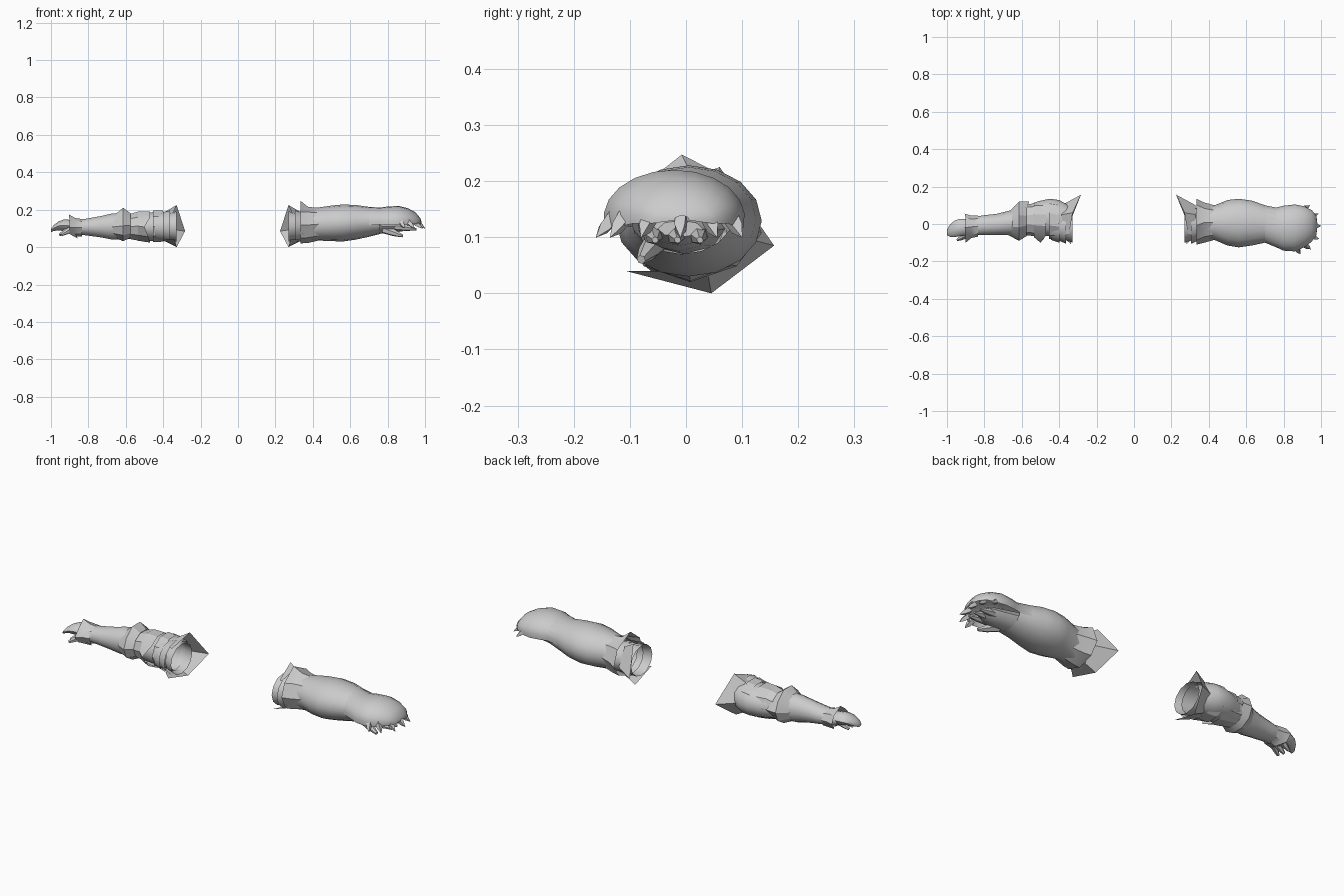
import bpy, math
from mathutils import Vector

cube = bpy.data.objects.get("Cube")
if cube:
    bpy.data.objects.remove(cube, do_unlink=True)

grey = bpy.data.materials.new("plain grey")
grey.use_nodes = True
grey.diffuse_color = (0.6, 0.6, 0.6, 1)
bsdf = grey.node_tree.nodes["Principled BSDF"]
bsdf.inputs["Base Color"].default_value = (0.6, 0.6, 0.6, 1)
bsdf.inputs["Roughness"].default_value = 0.8


def skin(name, rows, closed=True, caps=(False, False), sharp=50):
    """Join rows of points into one smooth-shaded sheet or tube."""
    n = len(rows[0])
    verts = [p for row in rows for p in row]
    faces = []
    for r in range(len(rows) - 1):
        for i in range(n if closed else n - 1):
            j = (i + 1) % n
            faces.append((r * n + i, r * n + j, (r + 1) * n + j, (r + 1) * n + i))
    if caps[0]:
        faces.append(tuple(reversed(range(n))))
    if caps[1]:
        faces.append(tuple(range((len(rows) - 1) * n, len(rows) * n)))
    if closed and rows[-1][0][0] < rows[0][0][0]:
        faces = [f[::-1] for f in faces]
    mesh = bpy.data.meshes.new(name)
    mesh.from_pydata(verts, [], faces)
    mesh.materials.append(grey)
    mesh.shade_smooth()
    mesh.set_sharp_from_angle(angle=math.radians(sharp))
    obj = bpy.data.objects.new(name, mesh)
    bpy.context.scene.collection.objects.link(obj)
    return obj


def loft(name, rings, n=12, spikes=None, arc=None, caps=(False, False), sharp=50):
    """Rings are (x, y_min, y_max, z_min, z_max); spikes shift single points."""
    rows = []
    for r, (x, y0, y1, z0, z1) in enumerate(rings):
        row = []
        for i in range(n):
            a = math.tau * i / n if arc is None else math.radians(
                arc[0] + (arc[1] - arc[0]) * i / (n - 1))
            p = Vector((x, (y0 + y1) / 2 + (y1 - y0) / 2 * math.cos(a),
                        (z0 + z1) / 2 + (z1 - z0) / 2 * math.sin(a)))
            if spikes and (r, i) in spikes:
                p += Vector(spikes[r, i])
            row.append(p)
        rows.append(row)
    return skin(name, rows, arc is None, caps, sharp)


def spike(name, base, tip, radius, n=5, blunt=0.05):
    """Tapered claw or finger from base to tip."""
    base, tip = Vector(base), Vector(tip)
    d = (tip - base).normalized()
    u = d.orthogonal().normalized()
    v = d.cross(u)
    rows = []
    for t, s in ((0, 1), (0.55, 0.8), (1, blunt)):
        rows.append([base.lerp(tip, t) + radius * s * (
            u * math.cos(math.tau * i / n) + v * math.sin(math.tau * i / n))
            for i in range(n)])
    return skin(name, rows, True, (True, True))


# Pointed shoulder collar, wrapping the back of each arm
OUTER = [(.29, -.06, .18), (.27, .06, .225), (.225, .157, .085), (.27, .045, 0), (.28, -.108, .04)]
INNER = [(.32, -.06, .175), (.33, .05, .19), (.33, .10, .10), (.33, .04, .03), (.33, -.06, .04)]
for side, sign, shift in (("left", 1, 0), ("right", -1, .058)):
    rows = [[(sign * (x + shift), y, z) for x, y, z in row] for row in (OUTER, INNER)]
    skin(side + "_shoulder_collar", rows, closed=False, sharp=30)
    # Overlapping shoulder bands
    for k, (xa, xb, grow) in enumerate(((.27, .315, 0), (.305, .35, .006), (.34, .385, .0))):
        xa, xb = sign * (xa + shift), sign * (xb + shift)
        loft(f"{side}_shoulder_band_{k + 1}",
             [(xa, -.10 - grow, .08 + grow, .03 - grow, .19 + grow),
              (xb, -.085, .085, .035, .185)], 12)

# ---- Left arm: large clawed gauntlet ----
loft("left_flared_cuff",
     [(.335, -.11, .125, .02, .215), (.375, -.10, .115, .022, .215), (.43, -.085, .10, .035, .21)],
     8, {(0, 2): (0, -.015, .032), (0, 1): (0, .012, .005), (0, 3): (0, -.01, .0),
         (0, 0): (0, .01, -.01)}, sharp=30)
loft("left_forearm",
     [(.37, -.085, .095, .03, .20), (.43, -.085, .10, .035, .212), (.50, -.115, .128, .032, .222),
      (.56, -.125, .135, .03, .228), (.63, -.115, .125, .04, .225), (.70, -.10, .10, .055, .215),
      (.76, -.10, .085, .07, .21)], 16)
# Hand shell, open underneath
loft("left_hand_shell",
     [(.70, -.10, .10, .055, .215), (.76, -.125, .088, .06, .211), (.80, -.143, .098, .055, .217),
      (.86, -.147, .105, .05, .22), (.91, -.125, .095, .06, .207), (.95, -.095, .075, .085, .185),
      (.975, -.06, .045, .105, .155), (.98, -.02, .005, .125, .138)],
     13, arc=(-12, 192))
loft("left_palm",
     [(.74, -.08, .07, .07, .16), (.82, -.085, .055, .075, .15), (.88, -.07, .045, .085, .14),
      (.91, -.05, .03, .10, .13)], 8, caps=(False, True))
# Claws around the rim of the hand shell
for k, (x, y, dx, dy) in enumerate(((.87, -.13, .02, -.03), (.91, -.11, .035, -.025),
                                    (.94, -.065, .05, -.015), (.955, -.01, .045, 0),
                                    (.94, .04, .045, .015), (.90, .08, .04, .02))):
    spike(f"left_claw_{k + 1}", (x, y, .135), (x + dx, y + dy, .10), .016, 4)
# Fingers under the shell
for k, y in enumerate((-.06, -.02, .02)):
    spike(f"left_finger_{k + 1}", (.84, y, .11), (.955, y + .005, .095), .02, 6, .3)
spike("left_thumb", (.78, -.05, .095), (.88, -.08, .06), .023, 6, .35)

# ---- Right arm: slim plated arm ----
loft("right_upper_arm",
     [(-.35, -.075, .10, .035, .185), (-.40, -.07, .128, .03, .19), (-.45, -.065, .135, .03, .19),
      (-.51, -.06, .122, .035, .18), (-.57, -.055, .10, .04, .175), (-.62, -.055, .085, .05, .17)], 14)
# Upper arm plates
loft("right_upper_arm_plate_1",
     [(-.40, -.085, .12, .025, .20), (-.455, -.08, .13, .022, .20)], 10, sharp=30)
loft("right_upper_arm_plate_2",
     [(-.47, -.08, .12, .02, .195), (-.535, -.07, .115, .03, .195)], 10,
     {(0, 5): (-.03, -.02, 0), (0, 6): (-.01, -.015, 0)}, sharp=30)
loft("right_upper_arm_plate_3",
     [(-.53, -.065, .11, .03, .195), (-.58, -.06, .105, .04, .18)], 10, sharp=30)
# Elbow guard with a raised crest
loft("right_elbow_guard",
     [(-.575, -.065, .10, .045, .185), (-.615, -.09, .12, .028, .20), (-.67, -.06, .065, .05, .165)],
     10, {(1, 2): (0, 0, .015), (1, 3): (0, 0, .015), (0, 0): (.015, .02, 0)}, sharp=30)
loft("right_forearm",
     [(-.63, -.06, .08, .04, .185), (-.68, -.06, .068, .04, .18), (-.73, -.06, .055, .05, .168),
      (-.80, -.06, .047, .06, .155), (-.86, -.06, .038, .067, .145), (-.91, -.06, .025, .075, .14)], 14)
# Flared glove cuff
loft("right_glove_cuff",
     [(-.835, -.068, .045, .058, .15), (-.87, -.075, .045, .055, .155), (-.90, -.09, .05, .055, .155)],
     8, {(2, 2): (-.005, 0, .02), (2, 4): (0, -.01, 0), (2, 0): (-.005, .005, 0),
         (2, 6): (.045, 0, -.01)}, sharp=30)
# Glove and curled fingers
loft("right_hand",
     [(-.89, -.06, .025, .08, .145), (-.93, -.065, .028, .085, .148), (-.96, -.07, .018, .09, .137),
      (-.985, -.068, -.005, .086, .118), (-1.0, -.06, -.03, .08, .10)], 8, caps=(False, True))
for k, y in enumerate((-.045, -.01)):
    spike(f"right_finger_{k + 1}", (-.90, y, .095), (-.955, y - .01, .065), .017, 6, .4)
spike("right_thumb", (-.885, -.055, .10), (-.945, -.085, .065), .018, 6, .4)
